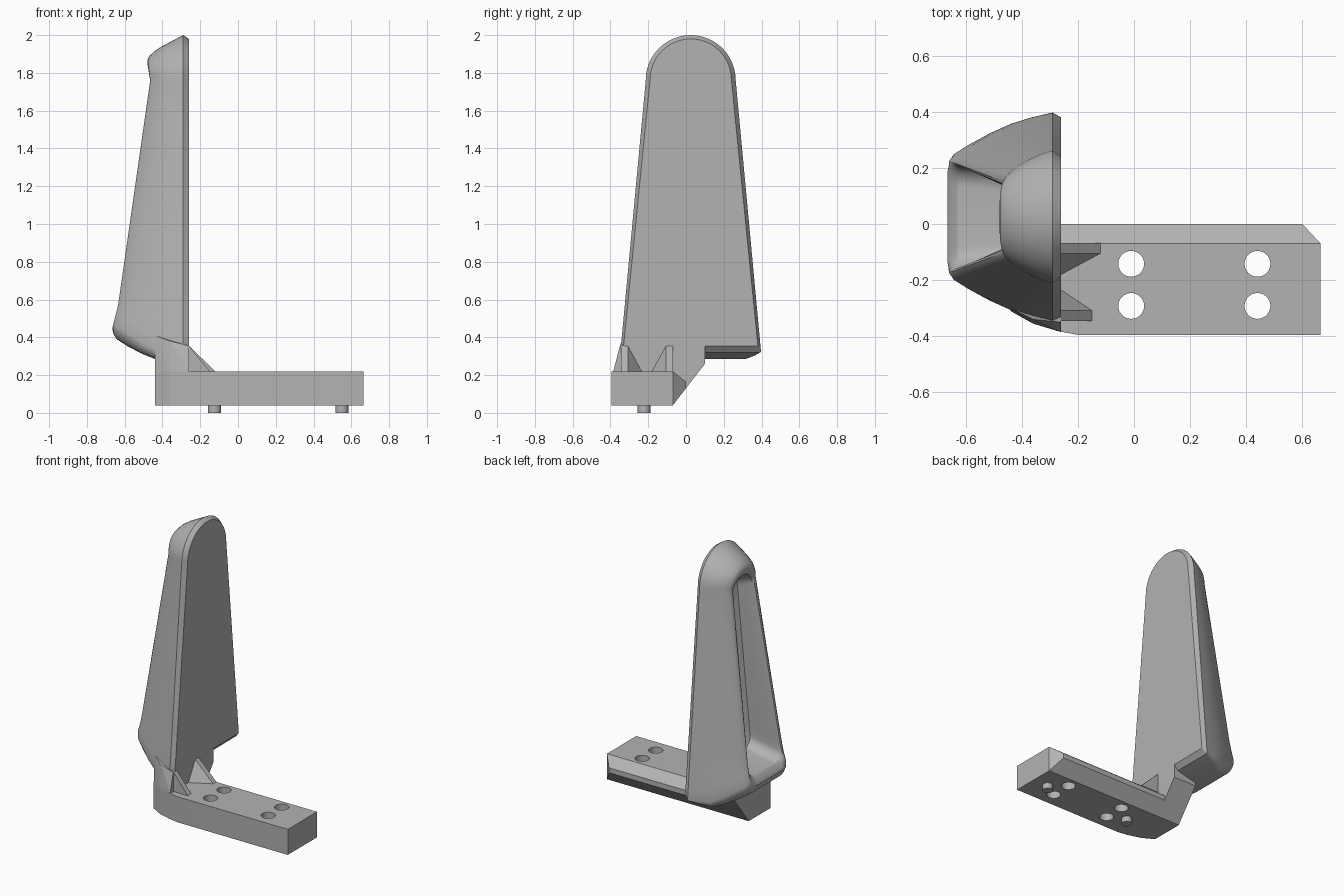
import bpy, bmesh, math

cube = bpy.data.objects.get("Cube")
if cube:
    bpy.data.objects.remove(cube, do_unlink=True)

grey = bpy.data.materials.new("plain_grey")
grey.use_nodes = True
grey.diffuse_color = (0.45, 0.45, 0.45, 1)
grey.node_tree.nodes["Principled BSDF"].inputs["Base Color"].default_value = grey.diffuse_color


def make(name, bm, smooth=None):
    bmesh.ops.recalc_face_normals(bm, faces=bm.faces)
    mesh = bpy.data.meshes.new(name)
    bm.to_mesh(mesh)
    bm.free()
    ob = bpy.data.objects.new(name, mesh)
    bpy.context.collection.objects.link(ob)
    mesh.materials.append(grey)
    bpy.ops.object.select_all(action='DESELECT')
    ob.select_set(True)
    bpy.context.view_layer.objects.active = ob
    if smooth:
        bpy.ops.object.shade_smooth_by_angle(angle=math.radians(smooth))
    return ob


def hull(name, points):
    bm = bmesh.new()
    for p in points:
        bm.verts.new(p)
    bmesh.ops.convex_hull(bm, input=list(bm.verts))
    bmesh.ops.dissolve_limit(bm, angle_limit=0.01, verts=bm.verts, edges=bm.edges)
    return make(name, bm)


def cylinder(name, x, y, z0, z1, r):
    bm = bmesh.new()
    bmesh.ops.create_cone(bm, cap_ends=True, segments=32, radius1=r, radius2=r, depth=z1 - z0)
    bmesh.ops.translate(bm, verts=bm.verts, vec=(x, y, (z0 + z1) / 2))
    return make(name, bm, 30)


# Tall scooped shell, lofted from its flat face to the recess floor
FACE, BACK, MID_Y = -0.26, -0.29, 0.025
DEPTH = [(0.25, 0.37), (0.45, 0.375), (0.57, 0.345), (1.76, 0.175), (1.85, 0.19), (2.1, 0.19)]


def depth(z):
    for (z0, d0), (z1, d1) in zip(DEPTH, DEPTH[1:]):
        if z <= z1:
            return d0 + (d1 - d0) * (z - z0) / (z1 - z0)
    return DEPTH[-1][1]


def outline(wb, ws, zb, zt, r):
    """Closed (y, z) loop: rounded bottom corners, tapering sides, arched top."""
    zs = zt - ws
    half = [(0, zb)]
    for i in range(7):
        a = math.pi / 2 * i / 6
        half.append((wb - r + r * math.sin(a), zb + r - r * math.cos(a)))
    for i in range(1, 20):
        f = i / 20
        half.append((wb + (ws - wb) * f, zb + r + (zs - zb - r) * f))
    for i in range(13):
        a = math.pi / 2 * i / 12
        half.append((ws * math.cos(a), zs + ws * math.sin(a)))
    return half + [(-y, z) for y, z in half[-2:0:-1]]


# depth fraction, bottom half-width, shoulder half-width, bottom, top, corner radius
LAYERS = [
    (None, 0.355, 0.215, 0.355, 1.98, 0.004),
    (0.0, 0.372, 0.238, 0.32, 2.0, 0.006),
    (0.2, 0.355, 0.228, 0.30, 1.98, 0.03),
    (0.4, 0.332, 0.213, 0.285, 1.96, 0.05),
    (0.6, 0.298, 0.195, 0.315, 1.94, 0.06),
    (0.8, 0.257, 0.172, 0.355, 1.915, 0.07),
    (0.94, 0.225, 0.15, 0.39, 1.89, 0.07),
    (0.985, 0.207, 0.138, 0.415, 1.875, 0.07),
    (1.0, 0.194, 0.128, 0.44, 1.855, 0.07),
    (0.985, 0.185, 0.118, 0.465, 1.835, 0.07),
    (0.93, 0.178, 0.11, 0.49, 1.815, 0.07),
    (0.6, 0.168, 0.10, 0.515, 1.79, 0.07),
    (0.35, 0.155, 0.09, 0.545, 1.765, 0.07),
    (0.25, 0.12, 0.06, 0.60, 1.71, 0.07),
]
bm = bmesh.new()
rings = []
for t, *shape in LAYERS:
    rings.append([bm.verts.new((FACE if t is None else BACK - t * depth(z), MID_Y + y, z))
                  for y, z in outline(*shape)])
for a, b in zip(rings, rings[1:]):
    for i in range(len(a)):
        j = (i + 1) % len(a)
        bm.faces.new((a[i], a[j], b[j], b[i]))
bm.faces.new(rings[0])
last = rings[-1]
n = len(last)
for i in range(n // 2):
    quad = [last[i], last[i + 1], last[(n - i - 1) % n], last[(n - i) % n]]
    bm.faces.new(list(dict.fromkeys(quad)))
make("scooped_shell", bm, 32)

# Support block under the shell, with its slanted underside
points = []
for x, y_low, y_high, top in ((FACE, -0.385, -0.35, 0.355), (-0.36, -0.355, -0.34, 0.38),
                              (-0.44, -0.31, -0.30, 0.41)):
    points += [(x, y_low, 0.04), (x, y_low, 0.22), (x, y_high, top),
               (x, -0.07, 0.04), (x, 0.1, 0.26), (x, 0.1, 0.355)]
hull("support_block", points)

# Mounting arm with a bevelled rear side
arm = []
for x, ridge_x, front_y in ((-0.28, -0.28, -0.38), (-0.2, -0.2, -0.395), (0.665, 0.6, -0.395)):
    arm += [(x, front_y, 0.04), (x, front_y, 0.22), (x, -0.07, 0.22), (x, -0.07, 0.04),
            (ridge_x, 0, 0.165), (ridge_x, 0, 0.13)]
arm = hull("mounting_arm", arm)

# Four through holes
for x in (-0.01, 0.44):
    for y in (-0.142, -0.292):
        cutter = cylinder("hole_cutter", x, y, 0, 0.3, 0.046)
        cutter.hide_render = True
        bpy.context.view_layer.objects.active = arm
        mod = arm.modifiers.new("hole", 'BOOLEAN')
        mod.operation, mod.object, mod.solver = 'DIFFERENCE', cutter, 'EXACT'
        bpy.ops.object.modifier_apply(modifier=mod.name)
        bpy.data.objects.remove(cutter, do_unlink=True)
bpy.ops.object.select_all(action='DESELECT')
arm.select_set(True)
bpy.ops.object.shade_smooth_by_angle(angle=math.radians(25))

# Corner ribs between arm and shell
for name, y0, y1, side, toe in (("rear_rib", -0.068, -0.105, -0.18, -0.12),
                                ("front_rib", -0.345, -0.308, -0.235, -0.15)):
    hull(name, [(x, y, z) for y in (y0, y1)
                for x, z in ((-0.28, 0.355), (FACE, 0.355), (toe, 0.22), (-0.28, 0.22))]
         + [(FACE, side, 0.22)])

# Locating pegs
for name, x in (("inner_peg", -0.125), ("outer_peg", 0.55)):
    cylinder(name, x, -0.222, 0, 0.06, 0.034)
